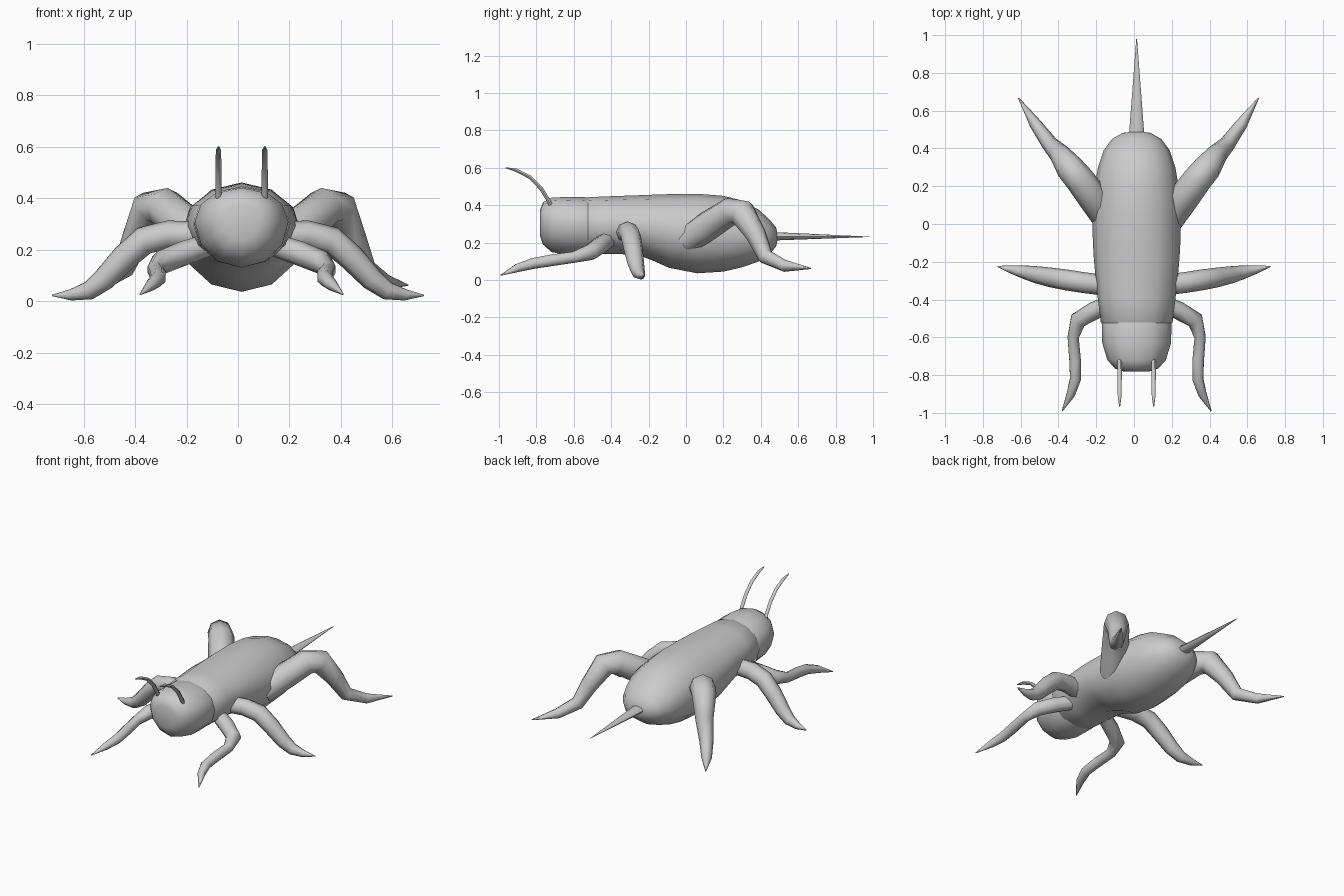
import bpy, bmesh
from math import sin, cos, pi, radians
from mathutils import Vector

CX = 0.014  # the body's symmetry line


def loft(name, rings, smooth=60):
    """Skin a list of equal-length point rings and cap both ends."""
    bm = bmesh.new()
    vs = [[bm.verts.new(p) for p in r] for r in rings]
    n = len(vs[0])
    for a, b in zip(vs, vs[1:]):
        for i in range(n):
            j = (i + 1) % n
            bm.faces.new((a[i], a[j], b[j], b[i]))
    bm.faces.new(vs[0])
    bm.faces.new(vs[-1])
    bmesh.ops.recalc_face_normals(bm, faces=bm.faces)
    me = bpy.data.meshes.new(name)
    bm.to_mesh(me)
    bm.free()
    ob = bpy.data.objects.new(name, me)
    bpy.context.collection.objects.link(ob)
    bpy.context.view_layer.objects.active = ob
    bpy.ops.object.select_all(action='DESELECT')
    ob.select_set(True)
    bpy.ops.object.shade_smooth_by_angle(angle=radians(smooth))
    return ob


def limb(name, path, sides=8):
    """Tapered tube through (x, y, z, radius) points."""
    pts = [Vector(p[:3]) for p in path]
    rings, u = [], None
    for i, p in enumerate(pts):
        t = (pts[min(i + 1, len(pts) - 1)] - pts[max(i - 1, 0)]).normalized()
        if u is None:
            u = t.cross(Vector((0, 0, 1)))
        u = (u - t * u.dot(t)).normalized()
        v = t.cross(u)
        r = path[i][3]
        rings.append([p + r * (u * cos(2 * pi * k / sides) + v * sin(2 * pi * k / sides))
                      for k in range(sides)])
    return loft(name, rings)


def pair(name, path, axis=CX, sides=8):
    limb(name + "_right", path, sides)
    limb(name + "_left", [(2 * axis - x, y, z, r) for x, y, z, r in path], sides)


def body(name, sections, sides=12):
    """Egg-shaped sections: y, half width, bottom z, widest z, top z."""
    rings = []
    for y, w, zb, zc, zt in sections:
        ring = []
        for k in range(sides):
            a = 2 * pi * k / sides
            s = sin(a)
            ring.append((CX + w * cos(a), y, zc + s * ((zt - zc) if s > 0 else (zc - zb))))
        rings.append(ring)
    return loft(name, rings)


# head
body("head", [(-0.78, 0.07, 0.235, 0.32, 0.375), (-0.765, 0.115, 0.19, 0.32, 0.415),
              (-0.72, 0.155, 0.15, 0.315, 0.44), (-0.63, 0.182, 0.13, 0.31, 0.445),
              (-0.52, 0.185, 0.13, 0.30, 0.442), (-0.46, 0.16, 0.15, 0.30, 0.42)])

# thorax and abdomen in one skin
body("torso", [(-0.54, 0.17, 0.15, 0.30, 0.43), (-0.52, 0.19, 0.135, 0.30, 0.443),
               (-0.40, 0.205, 0.14, 0.295, 0.448), (-0.26, 0.22, 0.135, 0.29, 0.453),
               (-0.18, 0.227, 0.105, 0.28, 0.456), (-0.09, 0.232, 0.065, 0.265, 0.459),
               (0.06, 0.235, 0.036, 0.25, 0.461), (0.20, 0.222, 0.045, 0.245, 0.45),
               (0.30, 0.205, 0.068, 0.24, 0.425), (0.39, 0.175, 0.10, 0.235, 0.375),
               (0.45, 0.13, 0.14, 0.23, 0.32), (0.482, 0.075, 0.18, 0.23, 0.28),
               (0.488, 0.03, 0.21, 0.23, 0.25)])

# tail spike
loft("tail_spike", [[(CX + r * cos(k * pi / 4), y, z + 0.55 * r * sin(k * pi / 4))
                     for k in range(8)]
                    for y, z, r in [(0.44, 0.234, 0.043), (0.98, 0.231, 0.002)]])

# antennae
pair("antenna", [(0.104, -0.715, 0.385, 0.012), (0.104, -0.735, 0.425, 0.012),
                 (0.104, -0.775, 0.49, 0.012), (0.104, -0.835, 0.55, 0.011),
                 (0.104, -0.91, 0.588, 0.010), (0.104, -0.965, 0.60, 0.003)], sides=6)

# front legs
pair("front_leg", [(0.15, -0.42, 0.215, 0.045), (0.24, -0.46, 0.185, 0.048),
                   (0.325, -0.51, 0.15, 0.046), (0.35, -0.60, 0.122, 0.032),
                   (0.34, -0.72, 0.105, 0.033), (0.338, -0.82, 0.088, 0.031),
                   (0.362, -0.90, 0.065, 0.024), (0.408, -0.99, 0.026, 0.003)])

# middle legs
pair("middle_leg", [(0.15, -0.325, 0.255, 0.055), (0.27, -0.31, 0.258, 0.055),
                    (0.365, -0.295, 0.235, 0.055), (0.44, -0.283, 0.17, 0.052),
                    (0.52, -0.268, 0.085, 0.045), (0.58, -0.255, 0.04, 0.036),
                    (0.65, -0.24, 0.024, 0.022), (0.722, -0.225, 0.022, 0.003)], axis=0.0)

# jumping hind legs
pair("hind_leg", [(0.175, 0.005, 0.215, 0.075), (0.25, 0.12, 0.29, 0.082),
                  (0.335, 0.235, 0.365, 0.078), (0.39, 0.30, 0.36, 0.074),
                  (0.445, 0.375, 0.24, 0.055), (0.495, 0.425, 0.125, 0.043),
                  (0.57, 0.53, 0.075, 0.032), (0.66, 0.668, 0.062, 0.003)], axis=0.024)
